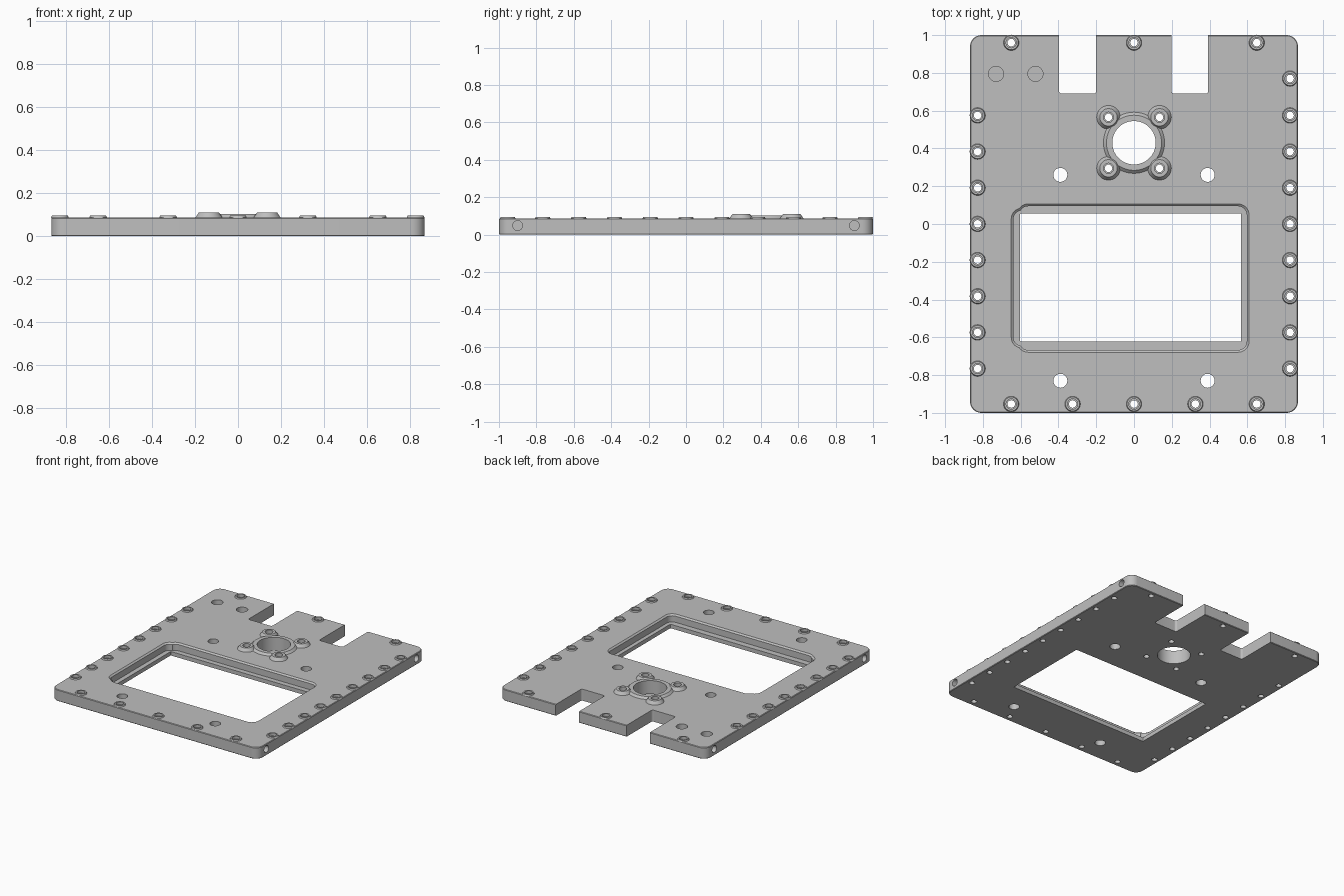
import bpy, bmesh, math
from mathutils import Matrix, Vector

if "Cube" in bpy.data.objects:
    bpy.data.objects.remove(bpy.data.objects["Cube"])

TOP = 0.087          # upper face of the plate
LEDGE = 0.03         # floor of the window recess
RING_Y = 0.43        # centre of the round opening

grey = bpy.data.materials.new("plain grey")
grey.use_nodes = True
grey.diffuse_color = (0.52, 0.52, 0.52, 1)
grey.node_tree.nodes["Principled BSDF"].inputs["Base Color"].default_value = grey.diffuse_color


def rounded(x0, x1, y0, y1, r, steps=8):
    """Counter-clockwise outline of a rounded rectangle."""
    pts = []
    corners = [(x1 - r, y1 - r), (x0 + r, y1 - r), (x0 + r, y0 + r), (x1 - r, y0 + r)]
    for k, (cx, cy) in enumerate(corners):
        for i in range(steps + 1):
            a = math.pi / 2 * (k + i / steps)
            pts.append((cx + r * math.cos(a), cy + r * math.sin(a)))
    return pts


def circle(r, steps=32):
    turns = [2 * math.pi * i / steps for i in range(steps)]
    return [(r * math.cos(a), r * math.sin(a)) for a in turns]


def loft(bm, layers, place=Matrix(), closed=False):
    """Skin outlines stacked in z; cap the ends, or join last to first if closed."""
    rings = [[bm.verts.new(place @ Vector((x, y, z))) for x, y in pts] for pts, z in layers]
    pairs = list(zip(rings, rings[1:]))
    if closed:
        pairs.append((rings[-1], rings[0]))
    else:
        bm.faces.new(rings[0][::-1])
        bm.faces.new(rings[-1])
    for lo, hi in pairs:
        for i in range(len(lo)):
            j = (i + 1) % len(lo)
            bm.faces.new((lo[i], lo[j], hi[j], hi[i]))


def finish(name, bm):
    bmesh.ops.recalc_face_normals(bm, faces=bm.faces)
    mesh = bpy.data.meshes.new(name)
    bm.to_mesh(mesh)
    bm.free()
    mesh.materials.append(grey)
    obj = bpy.data.objects.new(name, mesh)
    bpy.context.collection.objects.link(obj)
    return obj


def select(obj):
    bpy.ops.object.select_all(action='DESELECT')
    obj.select_set(True)
    bpy.context.view_layer.objects.active = obj


def smooth(obj):
    select(obj)
    bpy.ops.object.shade_smooth_by_angle(angle=math.radians(30))


def cut(obj, bm):
    cutter = finish("cutter", bm)
    cutter.hide_render = True
    mod = obj.modifiers.new("cut", 'BOOLEAN')
    mod.operation, mod.solver, mod.object = 'DIFFERENCE', 'EXACT', cutter
    select(obj)
    bpy.ops.object.modifier_apply(modifier=mod.name)
    bpy.data.objects.remove(cutter)


def at(x, y, z=0):
    return Matrix.Translation((x, y, z))


# Screw positions around the border and around the round opening
rows = [0.575 - 0.1915 * i for i in range(8)]
border = [(-0.828, y) for y in rows] + [(0.826, y) for y in [0.77] + rows]
border += [(x, 0.96) for x in (-0.65, 0, 0.65)]
border += [(0.325 * i, -0.953) for i in range(-2, 3)]
inner = [(sx * 0.135, RING_Y + sy * 0.135) for sx in (-1, 1) for sy in (-1, 1)]

# Plate with softened edges
bm = bmesh.new()
full = rounded(-0.868, 0.868, -1, 1, 0.06)
trim = rounded(-0.864, 0.864, -0.996, 0.996, 0.056)
loft(bm, [(trim, 0), (full, 0.004), (full, TOP - 0.004), (trim, TOP)])
plate = finish("plate", bm)

# Back notches, window opening and its stepped recess
bm = bmesh.new()
for x0, x1 in ((-0.397, -0.2), (0.198, 0.393)):
    notch = rounded(x0, x1, 0.69, 1.2, 0.015)
    loft(bm, [(notch, -0.1), (notch, 0.2)])
opening = rounded(-0.603, 0.567, -0.622, 0.055, 0.004)
recess = rounded(-0.606, 0.597, -0.667, 0.094, 0.045)
flare = rounded(-0.618, 0.609, -0.679, 0.106, 0.057)
loft(bm, [(opening, -0.1), (opening, LEDGE), (recess, LEDGE), (recess, TOP - 0.01),
          (flare, TOP), (flare, 0.2)])
cut(plate, bm)

# Shallow side extension of the recess
bm = bmesh.new()
side = rounded(-0.638, -0.3, -0.645, 0.072, 0.045)
side_flare = rounded(-0.65, -0.3, -0.657, 0.084, 0.057)
loft(bm, [(side, LEDGE), (side, TOP - 0.01), (side_flare, TOP), (side_flare, 0.2)])
cut(plate, bm)

# Round opening, mounting holes, blind pockets, side holes and screw holes
bm = bmesh.new()
loft(bm, [(circle(0.115, 64), -0.1), (circle(0.115, 64), 0.2)], at(0, RING_Y))
for x in (-0.39, 0.39):
    for y in (0.26, -0.83):
        loft(bm, [(circle(0.037), -0.1), (circle(0.037), 0.2)], at(x, y))
for x in (-0.73, -0.522):
    loft(bm, [(circle(0.04), 0.03), (circle(0.04), 0.2)], at(x, 0.795))
for s in (-1, 1):
    for y in (-0.9, 0.9):
        turn = at(s * 0.77, y, 0.048) @ Matrix.Rotation(s * math.pi / 2, 4, 'Y')
        loft(bm, [(circle(0.026), 0), (circle(0.026), 0.2)], turn)
for x, y in border + inner:
    loft(bm, [(circle(0.02), -0.1), (circle(0.02), 0.074), (circle(0.027), 0.074),
              (circle(0.027), 0.2)], at(x, y))
cut(plate, bm)
smooth(plate)


def bosses(name, spots, foot, rim, hole, height, steps=32):
    """Raised collars with sloping flanks around round holes."""
    bm = bmesh.new()
    low = TOP - 0.002
    for x, y in spots:
        loft(bm, [(circle(hole, steps), low), (circle(foot, steps), low),
                  (circle(rim, steps), height), (circle(hole, steps), height)],
             at(x, y), closed=True)
    smooth(finish(name, bm))


bosses("border_screw_bosses", border, 0.042, 0.037, 0.027, 0.095)
bosses("ring_screw_bosses", inner, 0.064, 0.046, 0.027, 0.111)
bosses("opening_collar", [(0, RING_Y)], 0.164, 0.146, 0.115, 0.102, 64)
